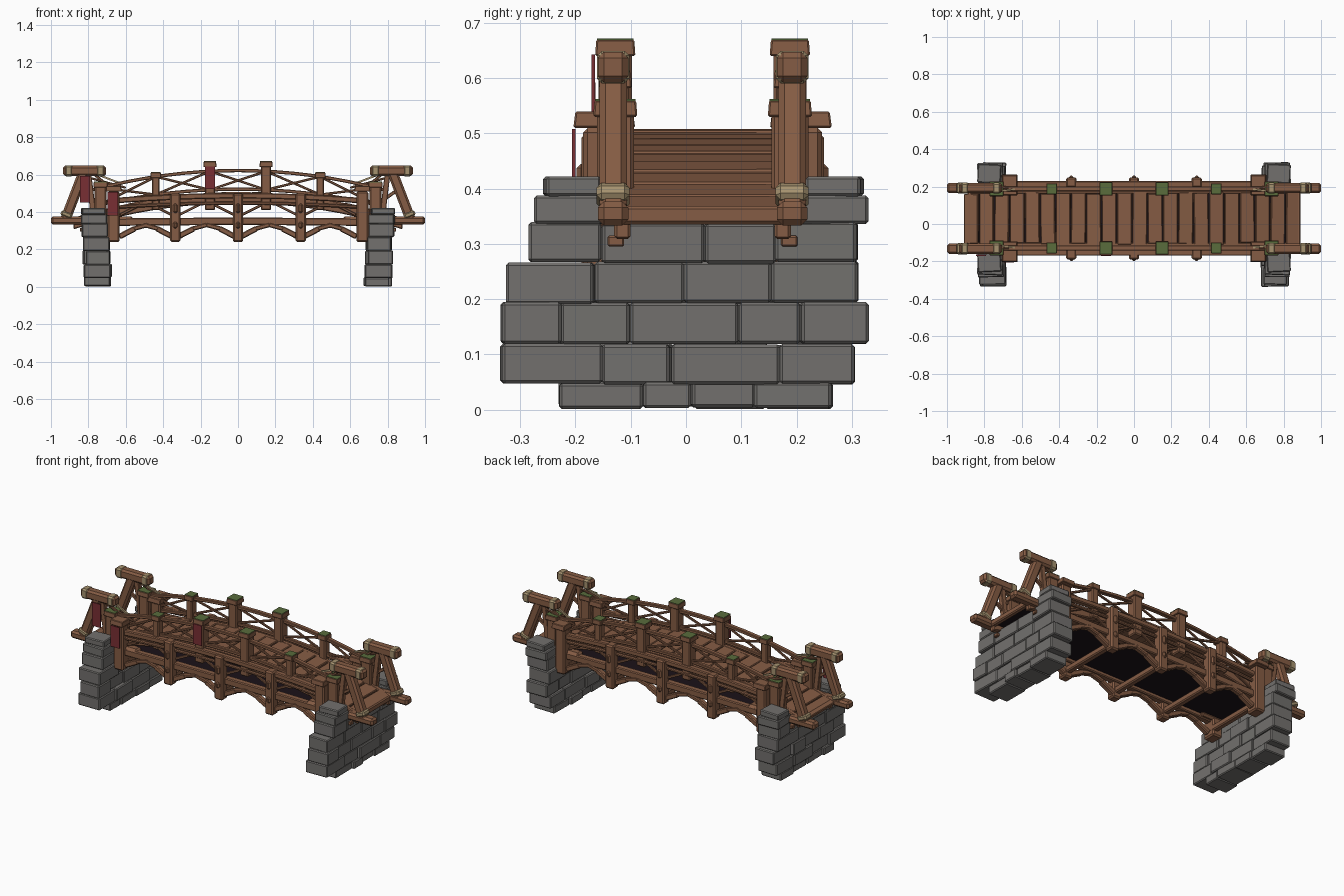
import bpy, bmesh, math, random
from mathutils import Vector, Matrix

if "Cube" in bpy.data.objects:
    bpy.data.objects.remove(bpy.data.objects["Cube"])

random.seed(7)
YC = 0.03  # centre line of the timber work


def mat(name, r, g, b):
    m = bpy.data.materials.new(name)
    m.diffuse_color = (r, g, b, 1)
    m.use_nodes = True
    m.node_tree.nodes["Principled BSDF"].inputs["Base Color"].default_value = m.diffuse_color
    return m


WOOD = mat("brown wood", 0.235, 0.107, 0.058)
STONE = mat("grey stone", 0.170, 0.163, 0.155)
ROPE = mat("tan rope", 0.38, 0.29, 0.16)
MOSS = mat("green moss", 0.10, 0.15, 0.045)
CLOTH = mat("red cloth", 0.19, 0.028, 0.034)
DARK = mat("dark underside", 0.011, 0.006, 0.009)

parts = {}


def part(name, material, bevel):
    if name not in parts:
        parts[name] = (bmesh.new(), material, bevel)
    return parts[name][0]


def box(bm, c, s, rot=None, taper=1.0):
    vs = bmesh.ops.create_cube(bm, size=1)["verts"]
    for v in vs:
        k = taper if v.co.z > 0 else 1
        p = Vector((v.co.x * s[0] * k, v.co.y * s[1] * k, v.co.z * s[2]))
        v.co = (rot @ p if rot else p) + Vector(c)


def beam(bm, p, q, w, h):
    """Box from p to q, w across and h deep."""
    p, q = Vector(p), Vector(q)
    d = (q - p).normalized()
    side = Vector((0, 1, 0)) if abs(d.y) < 0.9 else Vector((1, 0, 0))
    up = d.cross(side).normalized()
    side = up.cross(d)
    rot = Matrix((d, side, up)).transposed()
    box(bm, (p + q) / 2, ((q - p).length, w, h), rot)


def arc(bm, f, x0, x1, y, w, h, n=16):
    """Rectangular bar following z = f(x)."""
    rings = []
    for i in range(n + 1):
        x = x0 + (x1 - x0) * i / n
        rings.append([bm.verts.new((x, y + a * w / 2, f(x) + b * h / 2))
                      for a, b in ((-1, -1), (1, -1), (1, 1), (-1, 1))])
    for r, s in zip(rings, rings[1:]):
        for k in range(4):
            bm.faces.new((r[k], s[k], s[(k + 1) % 4], r[(k + 1) % 4]))
    bm.faces.new(rings[0])
    bm.faces.new(rings[-1][::-1])


deck = lambda x: 0.507 - 0.18 * x * x
hand = lambda x: 0.622 - 0.17 * x * x
foot = lambda x: 0.522 - 0.15 * x * x
chord = lambda x: 0.487 - 0.06 * x * x

# deck planks following the arch, and a flat dark board low under them
planks = part("deck_planks", WOOD, 0.004)
N = 22
for i in range(N):
    x = -0.91 + 1.80 * (i + 0.5) / N
    rot = Matrix.Rotation(math.atan(0.36 * x), 3, 'Y') @ Matrix.Rotation(random.uniform(-.012, .012), 3, 'Z')
    box(planks, (x, YC + random.uniform(-.004, .004), deck(x) - 0.011 + random.uniform(-.002, .002)),
        (0.078, 0.275 + random.uniform(-.01, .01), 0.022), rot)
box(part("deck_underside", DARK, 0), (0, YC, 0.352), (1.76, 0.33, 0.006))

rails = part("railing", WOOD, 0.003)
posts = part("railing_posts", WOOD, 0.006)
caps = part("post_caps", WOOD, 0.003)
moss = part("moss_caps", MOSS, 0)
truss = part("side_truss", WOOD, 0.005)
tposts = part("truss_posts", WOOD, 0.008)
frames = part("end_frames", WOOD, 0.011)
thin = part("frame_braces", WOOD, 0.003)
ropes = part("rope_bands", ROPE, 0.009)
xs = (-0.735, -0.44, -0.15, 0.15, 0.44, 0.735)

for s in (-1, 1):
    yr, yt = YC + s * 0.158, YC + s * 0.182
    # arched stringer and railing bars
    arc(truss, lambda x: deck(x) - 0.030, -0.88, 0.88, YC + s * 0.145, 0.03, 0.06)
    arc(rails, hand, -0.78, 0.78, yr, 0.026, 0.018)
    arc(rails, foot, -0.75, 0.75, yr, 0.022, 0.018)
    # railing posts with moss on the tops
    for x in xs:
        a = abs(x)
        top, w = (0.67, 0.055) if a < 0.3 else (0.612, 0.042) if a < 0.6 else (0.56, 0.062)
        low = 0.41 if a < 0.6 else 0.33
        box(posts, (x, yr, (low + top - 0.02) / 2), (w, w + 0.005, top - 0.02 - low))
        box(caps, (x, yr, top - 0.015), (w + 0.015, w + 0.018, 0.030), taper=0.94)
        box(moss, (x, yr, top + 0.0005), (w + 0.009, w + 0.011, 0.003))
    # crossed laths in every bay
    for a, b in zip(xs, xs[1:]):
        beam(rails, (a, yr - .005, foot(a)), (b, yr - .005, hand(b)), 0.012, 0.013)
        beam(rails, (a, yr + .005, hand(a)), (b, yr + .005, foot(b)), 0.012, 0.013)
    # outer truss: chords, posts and lower knee braces
    arc(truss, chord, -0.68, 0.68, yt, 0.035, 0.03)
    arc(truss, lambda x: 0.447 - 0.05 * x * x, -0.68, 0.68, yt, 0.018, 0.018)
    arc(truss, lambda x: 0.35 - 0.01 * x * x, -0.72, 0.72, yt - s * 0.008, 0.04, 0.04)
    for x in (-0.335, 0, 0.335):
        box(tposts, (x, yt + s * 0.010, 0.37), (0.055, 0.055, 0.26))
        box(tposts, (x, yt + s * 0.036, 0.42), (0.024, 0.02, 0.05))
        box(tposts, (x, yt + s * 0.036, 0.33), (0.024, 0.02, 0.035))
    for x in (-0.65, -0.335, 0, 0.335, 0.65):
        for d in (-1, 1):
            if abs(x + d * 0.14) < 0.68:
                beam(truss, (x + d * 0.015, yt, 0.268), (x + d * 0.10, yt, 0.312), 0.032, 0.03)
                beam(truss, (x + d * 0.09, yt, 0.31), (x + d * 0.17, yt, 0.332), 0.03, 0.024)
                beam(thin, (x + d * 0.02, yt - s * .01, 0.385), (x + d * 0.13, yt - s * .01, 0.44), 0.014, 0.014)
    # A-shaped end frames and big corner posts
    for e in (-1, 1):
        yc = YC + s * 0.176
        box(tposts, (e * 0.665, yc, 0.375), (0.064, 0.08, 0.27))
        box(caps, (e * 0.665, yc + s * 0.002, 0.525), (0.085, 0.112, 0.030), taper=0.93)
        yf = YC + s * 0.162
        beam(frames, (e * 0.56, yf, 0.355), (e * 1.0, yf, 0.355), 0.055, 0.044)
        beam(frames, (e * 0.705, yf, 0.62), (e * 0.935, yf, 0.62), 0.055, 0.055)
        beam(frames, (e * 0.925, yf, 0.355), (e * 0.825, yf, 0.615), 0.05, 0.055)
        beam(thin, (e * 0.77, yf, 0.36), (e * 0.80, yf, 0.61), 0.03, 0.03)
        beam(thin, (e * 0.77, yf, 0.46), (e * 0.87, yf, 0.53), 0.018, 0.018)
        beam(thin, (e * 0.78, yf, 0.61), (e * 0.68, yf, 0.53), 0.014, 0.014)
        beam(thin, (e * 0.82, yf + .01, 0.59), (e * 0.60, yf, 0.53), 0.012, 0.012)
        box(thin, (e * 0.82, yf - s * .005, 0.305), (0.05, 0.03, 0.02))
        # rope lashings
        for x in (0.735, 0.905):
            box(ropes, (e * x, yf, 0.62), (0.044, 0.059, 0.059))
        beam(ropes, (e * 0.923, yf, 0.372), (e * 0.911, yf, 0.402), 0.060, 0.062)
        beam(part("thin_ropes", ROPE, 0), (e * 0.75, yf - s * .02, 0.60), (e * 0.62, yr, 0.55), 0.010, 0.010)

# cross beams under the deck and at both ends
cross = part("cross_beams", WOOD, 0.006)
for x in (-0.65, -0.335, 0, 0.335, 0.65):
    beam(cross, (x, YC - 0.19, 0.285), (x, YC + 0.19, 0.285), 0.035, 0.035)
for e in (-1, 1):
    beam(cross, (e * 0.875, YC - 0.16, 0.352), (e * 0.875, YC + 0.16, 0.352), 0.03, 0.034)

# stone piers laid in uneven courses: z range, y range, number of blocks
courses = ((0.003, 0.05, -0.23, 0.265, 4), (0.048, 0.12, -0.335, 0.305, 4),
           (0.12, 0.195, -0.335, 0.33, 5), (0.193, 0.268, -0.325, 0.312, 4),
           (0.265, 0.337, -0.285, 0.31, 4))
stones = part("stone_piers", STONE, 0.005)
for e in (-1, 1):
    for z0, z1, y0, y1, n in courses:
        cuts = [y0] + [y0 + (y1 - y0) * (i + random.uniform(-.25, .25)) / n for i in range(1, n)] + [y1]
        for a, b in zip(cuts, cuts[1:]):
            w = random.uniform(0.126, 0.142)
            x = e * (0.748 + 0.05 * z0 + random.uniform(-.008, .008))
            box(stones, (x, (a + b) / 2, (z0 + z1) / 2 + random.uniform(-.003, .003)),
                (w, b - a - 0.001, z1 - z0),
                Matrix.Rotation(random.uniform(-.03, .03), 3, 'Z'))
    # raised shoulders on either side of the deck
    for s in (-1, 1):
        y = 0.265 if s > 0 else -0.210
        box(stones, (e * 0.768, y, 0.362), (0.138, 0.125, 0.052), Matrix.Rotation(0.04 * s, 3, 'Z'))
        box(stones, (e * 0.774, y + 0.004, 0.404), (0.125, 0.10, 0.036), Matrix.Rotation(-0.05 * s, 3, 'Z'))

# hanging cloth strips on the front side
cloth = part("hanging_cloths", CLOTH, 0)
box(cloth, (-0.818, -0.167, 0.522), (0.056, 0.006, 0.14))
box(cloth, (-0.67, -0.203, 0.445), (0.058, 0.006, 0.125))
box(cloth, (-0.15, -0.168, 0.583), (0.054, 0.006, 0.12))

# turn every part into an object
for name, (bm, material, bevel) in parts.items():
    bmesh.ops.recalc_face_normals(bm, faces=bm.faces)
    me = bpy.data.meshes.new(name)
    bm.to_mesh(me)
    bm.free()
    me.materials.append(material)
    ob = bpy.data.objects.new(name, me)
    bpy.context.collection.objects.link(ob)
    if bevel:
        mod = ob.modifiers.new("worn_edges", 'BEVEL')
        mod.width = bevel
        mod.segments = 1
        mod.limit_method = 'ANGLE'
